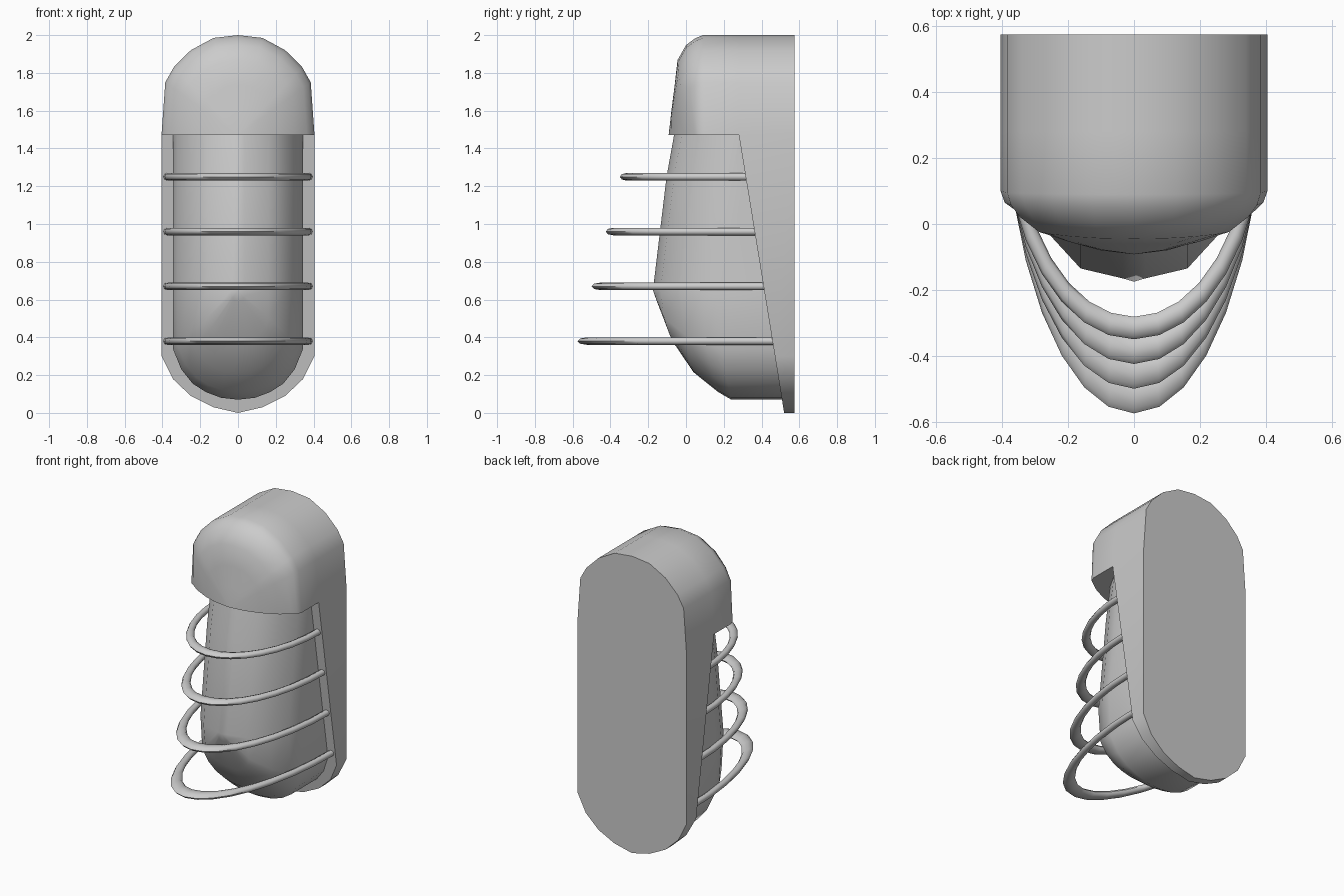
import bpy, bmesh, math

if "Cube" in bpy.data.objects:
    bpy.data.objects.remove(bpy.data.objects["Cube"])

BACK, SHELF = 0.575, 1.47


def mirrored(half):
    """Right half of an outline ending at x = 0 -> full open outline."""
    return half + [(-x, z) for x, z in reversed(half[:-1])]


def strip(bm, rings):
    """Join successive point rows with quads; returns vertex rows."""
    rows = [[bm.verts.new(p) for p in r] for r in rings]
    for a, b in zip(rows, rows[1:]):
        for i in range(len(a) - 1):
            bm.faces.new((a[i], a[i + 1], b[i + 1], b[i]))
    return rows


def face(bm, pts):
    bm.faces.new([bm.verts.new(p) for p in pts])


def finish(bm, name, angle):
    bmesh.ops.remove_doubles(bm, verts=bm.verts, dist=0.0005)
    bmesh.ops.recalc_face_normals(bm, faces=bm.faces)
    me = bpy.data.meshes.new(name)
    bm.to_mesh(me)
    bm.free()
    ob = bpy.data.objects.new(name, me)
    bpy.context.collection.objects.link(ob)
    bpy.ops.object.select_all(action='DESELECT')
    ob.select_set(True)
    bpy.context.view_layer.objects.active = ob
    bpy.ops.object.shade_smooth_by_angle(angle=math.radians(angle))
    return ob


def slant(z):
    """Depth of the sloping rim face at height z."""
    return 0.28 + (SHELF - z) * 0.163


# Housing: domed hood above, sloping wall plate below
bm = bmesh.new()
arch = mirrored([(.405, SHELF), (.385, 1.75), (.34, 1.83), (.25, 1.92), (.13, 1.985), (0, 2)])
base = mirrored([(.405, SHELF), (.405, .3), (.345, .18), (.25, .09), (.13, .03), (0, 0)])

# rows of: scale, depth at the side, depth at the crown
hood_levels = [(1, BACK, BACK), (1, .28, .28), (1, .10, .09), (.97, .065, .05),
               (.9, .045, 0), (.75, 0, -.045), (.5, -.05, -.06),
               (.25, -.08, -.077), (0, -.092, -.092)]
hood_rings = []
for s, side, crown in hood_levels:
    ring = []
    for x, z in arch:
        t = (z - SHELF) / (2 - SHELF)
        ring.append((x * s, side + (crown - side) * t, SHELF + (z - SHELF) * s))
    hood_rings.append(ring)
strip(bm, hood_rings)
strip(bm, [[(x, BACK, z) for x, z in base], [(x, slant(z), z) for x, z in base]])
# sloping rim, hood underside and flat back
face(bm, [(x, slant(z), z) for x, z in base])
face(bm, [r[0] for r in hood_rings[1:]] + [r[-1] for r in reversed(hood_rings[1:-1])])
face(bm, [(x, BACK, z) for x, z in arch] + [(x, BACK, z) for x, z in reversed(base[1:-1])])
finish(bm, "housing", 35)

# Glass cover: straight sides, leaning front, rounded bottom
bm = bmesh.new()
MID = .65
cover = mirrored([(.345, SHELF), (.345, 1.25), (.345, MID), (.345, .34), (.30, .23),
                  (.24, .155), (.17, .11), (.09, .08), (0, .07)])
# rows of: scale, depth at the side, depth at the bottom
cover_levels = [(1, None, None), (1, .17, .24), (.93, .08, .17), (.75, -.03, .04),
                (.47, -.135, -.07), (.1, -.165, -.155), (0, -.175, -.175)]
cover_rings = []
for s, side, bottom in cover_levels:
    ring = []
    for x, z in cover:
        if side is None:
            y = slant(z) + .01
        else:
            t = max(0, (MID - z) / (MID - .07))
            y = side + (bottom - side) * t * t
            if z > MID:
                y += (z - MID) * .12 + max(0, z - 1.25) * .06
        ring.append((x * s, y, z if z > MID else MID + (z - MID) * s))
    cover_rings.append(ring)
strip(bm, cover_rings)
finish(bm, "glass_cover", 40)

# Guard hoops: half rings stretched forward, longer towards the bottom
for k in range(4):
    z0 = 1.25 - .29 * k
    y_end = slant(z0) + .01
    stretch = (y_end + .35 + .075 * k) / .395
    rings = []
    for i in range(17):
        a = math.pi * i / 16
        ring = []
        for j in range(9):
            b = 2 * math.pi * j / 8
            r = .375 + .02 * math.cos(b)
            ring.append((r * math.cos(a), y_end - stretch * r * math.sin(a),
                         z0 + .02 * math.sin(b)))
        rings.append(ring)
    bm = bmesh.new()
    strip(bm, rings)
    finish(bm, f"guard_hoop_{k + 1}", 60)
